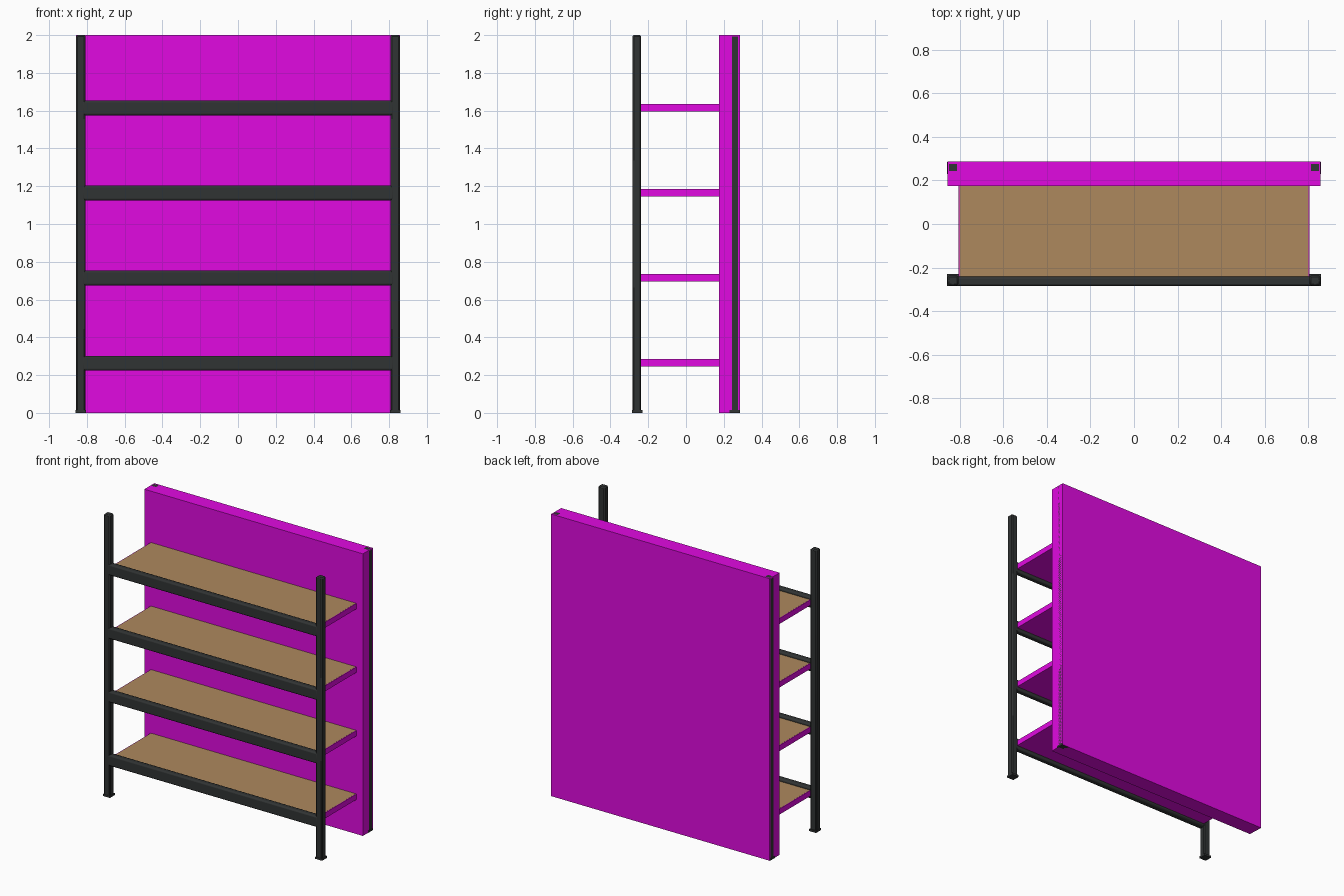
import bpy

if "Cube" in bpy.data.objects:
    bpy.data.objects.remove(bpy.data.objects["Cube"])


def material(name, rgb):
    m = bpy.data.materials.new(name)
    m.diffuse_color = (*rgb, 1)
    m.use_nodes = True
    m.node_tree.nodes["Principled BSDF"].inputs["Base Color"].default_value = m.diffuse_color
    return m


DARK = material("dark_steel", (0.03, 0.033, 0.033))
WOOD = material("wood", (0.42, 0.25, 0.11))
MAGENTA = material("magenta", (0.75, 0.003, 0.75))


def box(name, lo, hi, mat, bevel=0.0, segments=1):
    bpy.ops.mesh.primitive_cube_add(size=1, location=[(a + b) / 2 for a, b in zip(lo, hi)])
    o = bpy.context.object
    o.name = name
    o.scale = [b - a for a, b in zip(lo, hi)]
    bpy.ops.object.transform_apply(location=False, rotation=False, scale=True)
    o.data.materials.append(mat)
    if bevel:
        mod = o.modifiers.new("bevel", 'BEVEL')
        mod.width = bevel
        mod.segments = segments
        bpy.ops.object.shade_smooth_by_angle()
    return o


def y_span(side, a, b):
    # mirrors a front/back depth range
    return sorted((side * a, side * b))


# Four posts with small foot plates
for sx in (-1, 1):
    for sy, label in ((-1, "front"), (1, "back")):
        x0, x1 = sorted((sx * 0.807, sx * 0.857))
        y0, y1 = y_span(sy, 0.237, 0.283)
        box(label + "_post", (x0, y0, 0.0), (x1, y1, 2.0), DARK, 0.007)
        y0, y1 = y_span(sy, 0.23, 0.285)
        box(label + "_foot", (x0 - 0.002, y0, 0.0), (x1 + 0.002, y1, 0.014), DARK)

# Shelf levels: front and back beams, wooden board, magenta slab around it
for i in range(4):
    z = 0.263 + 0.4505 * i
    for sy, label in ((-1, "front"), (1, "back")):
        y0, y1 = y_span(sy, 0.242, 0.2845)
        box(label + "_beam", (-0.825, y0, z - 0.039), (0.825, y1, z + 0.039), DARK, 0.01, 2)
    top = z + 0.021
    box("shelf_board", (-0.802, -0.243, top - 0.0385), (0.802, 0.243, top + 0.0005), WOOD)
    box("shelf_slab", (-0.807, -0.24, top - 0.039), (0.807, 0.18, top), MAGENTA)

# Solid back panel enclosing the rear frame
box("back_panel", (-0.857, 0.175, 0.0), (0.857, 0.286, 2.0), MAGENTA)
